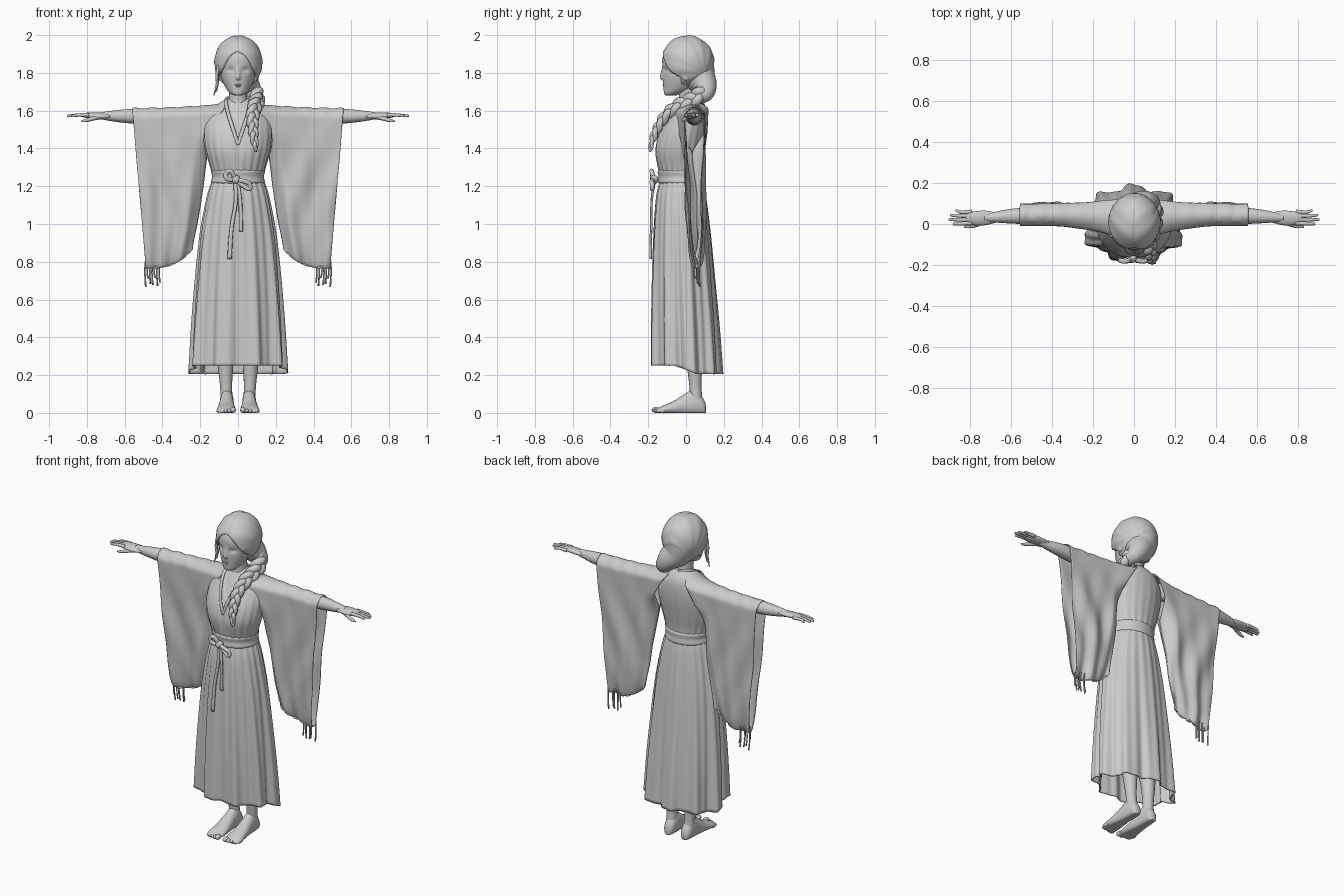
import bpy, bmesh, math
from math import sin, cos, pi, sqrt
from mathutils import Vector

if "Cube" in bpy.data.objects:
    bpy.data.objects.remove(bpy.data.objects["Cube"])

clay = bpy.data.materials.new("plain_grey")
clay.use_nodes = True
clay.diffuse_color = (0.6, 0.6, 0.6, 1)
clay.node_tree.nodes["Principled BSDF"].inputs["Base Color"].default_value = (0.6, 0.6, 0.6, 1)


def clamp(v):
    return max(0.0, min(1.0, v))


def sample(rows, t):
    """Smooth interpolation through a list of equal-length tuples."""
    f = clamp(t) * (len(rows) - 1)
    i = min(int(f), len(rows) - 2)
    f -= i
    p = [rows[max(0, min(len(rows) - 1, i + k))] for k in (-1, 0, 1, 2)]
    return [b + 0.5 * f * (c - a + f * (2 * a - 5 * b + 4 * c - d + f * (3 * (b - c) + d - a)))
            for a, b, c, d in zip(*p)]


def finish(name, bm, mirror=False, thick=0):
    bmesh.ops.recalc_face_normals(bm, faces=bm.faces)
    mesh = bpy.data.meshes.new(name)
    bm.to_mesh(mesh)
    bm.free()
    mesh.materials.append(clay)
    mesh.shade_smooth()
    obj = bpy.data.objects.new(name, mesh)
    bpy.context.collection.objects.link(obj)
    if mirror:
        obj.modifiers.new("mirror", "MIRROR").use_mirror_merge = False
    if thick:
        obj.modifiers.new("cloth", "SOLIDIFY").thickness = thick
    return obj


def skin(name, rings, caps=(True, True), mirror=False, thick=0):
    """Bridge closed rings of points into one surface."""
    bm = bmesh.new()
    loops = [[bm.verts.new(p) for p in ring] for ring in rings]
    n = len(loops[0])
    for a, b in zip(loops, loops[1:]):
        for i in range(n):
            bm.faces.new((a[i], a[(i + 1) % n], b[(i + 1) % n], b[i]))
    for use, loop in zip(caps, (loops[0], loops[-1])):
        if use:
            bm.faces.new(loop)
    return finish(name, bm, mirror, thick)


def loft(name, rows, steps, n, shape=None, **kw):
    """Upright form; each row is z, half width, front y, back y."""
    rings = []
    for s in range(steps + 1):
        t = s / steps
        z, rx, yf, yb = sample(rows, t)
        ring = []
        for k in range(n):
            a = 2 * pi * k / n
            p = Vector((rx * cos(a), (yf + yb) / 2 + (yb - yf) / 2 * sin(a), z))
            ring.append(shape(p, a, t) if shape else p)
        rings.append(ring)
    return skin(name, rings, **kw)


def tube(name, rows, steps=16, n=10, flat=1.0, ref=(0.1, 1, 0.15), **kw):
    """Rounded tube; each row is x, y, z, radius."""
    pts = [sample(rows, s / steps) for s in range(steps + 1)]
    rings = []
    for i, p in enumerate(pts):
        tan = Vector(pts[min(i + 1, steps)][:3]) - Vector(pts[max(i - 1, 0)][:3])
        side = tan.cross(Vector(ref)).normalized()
        up = side.cross(tan).normalized()
        rings.append([Vector(p[:3]) + p[3] * (side * cos(2 * pi * k / n) + up * flat * sin(2 * pi * k / n))
                      for k in range(n)])
    return skin(name, rings, **kw)


def blob(name, loc, size, shape=None, seg=24, **kw):
    bm = bmesh.new()
    bmesh.ops.create_uvsphere(bm, u_segments=seg, v_segments=seg // 2, radius=1)
    for v in bm.verts:
        p = Vector((loc[i] + v.co[i] * size[i] for i in range(3)))
        v.co = shape(p) if shape else p
    return finish(name, bm, **kw)


# Skirt with nine broad folds deepening to the hem, raised in front
def skirt_shape(p, a, t):
    deep = 0.1 * t ** 1.3
    w = 1 - deep * (0.5 - 0.5 * sin(9 * a + 0.3 * cos(2 * a))) * 1.5
    w += (0.014 + 0.008 * t) * cos(22 * a + 0.6) + 0.01 * t
    rise = 0.045 * clamp(0.5 - 8 * p.y) * t ** 4
    return Vector((p.x * w, p.y * w, p.z + rise))


loft("skirt", [(1.25, .128, -.13, .085), (1.15, .163, -.158, .105), (.95, .203, -.174, .13),
               (.7, .232, -.184, .154), (.45, .254, -.19, .177), (.205, .27, -.192, .195)],
     40, 180, skirt_shape, caps=(True, False), thick=0.006)


# Wrapped bodice with gathers at the waist and an open neckline
def bodice_shape(p, a, t):
    w = 1 + 0.022 * (1 - t) ** 2 * cos(22 * a)
    q = Vector((p.x * w, p.y * w, p.z))
    if p.y < 0:
        q.y += 0.012 * clamp(((p.z - 1.43) * 0.33 - abs(p.x)) / 0.012)
        q.y += 0.012 * clamp(1 - abs(p.x) / 0.05) * sin(pi * clamp((p.z - 1.28) / 0.3))
    return q


loft("bodice", [(1.24, .13, -.13, .085), (1.31, .148, -.153, .088), (1.39, .172, -.167, .1),
                (1.47, .182, -.15, .112), (1.54, .175, -.112, .116), (1.6, .145, -.075, .112),
                (1.64, .1, -.05, .095), (1.665, .055, -.03, .07)], 36, 120, bodice_shape)
tube("collar_band", [(.0, -.15, 1.42, .01), (.025, -.138, 1.5, .01), (.048, -.1, 1.57, .01),
                     (.062, -.045, 1.635, .01), (.056, .03, 1.665, .01), (0, .072, 1.66, .01)],
     28, flat=0.5, mirror=True)

# Sash, bow and hanging ties
loft("sash", [(1.215, .137, -.142, .094), (1.225, .142, -.148, .097), (1.25, .137, -.145, .094),
              (1.275, .142, -.15, .096), (1.285, .137, -.146, .092)], 16, 64)
blob("bow_knot", (-.012, -.168, 1.235), (.025, .022, .024))
for name, dx, dz in (("bow_loop_right", -.065, .03), ("bow_loop_left", .062, -.025)):
    tube(name, [(-.012, -.17, 1.235, .011), (dx * .6, -.182, 1.25 + dz, .012), (dx, -.178, 1.235 + dz, .012),
                (dx * .9, -.178, 1.21 + dz, .012), (-.012, -.17, 1.23, .01)], 20)
tube("sash_tie_long", [(-.015, -.168, 1.23, .012), (-.012, -.182, 1.12, .01), (-.035, -.185, .97, .011),
                       (-.045, -.187, .815, .012)], flat=0.6)
tube("sash_tie_short", [(-.005, -.168, 1.23, .011), (.012, -.182, 1.12, .01), (.015, -.184, .96, .011)], flat=0.6)

# Wide hanging sleeves, broad at the shoulder and open at the cuff
N, U = 44, 48
inner = [(.06,), (.14,), (.165,), (.185,), (.21,), (.24,)]
sleeve = []
for i in range(U + 1):
    u = i / U
    ring = []
    for k in range(2 * N):
        t = (1 - cos(pi * k / N)) / 2
        side = -1 if k < N else 1
        x0, x1 = sample(inner, t)[0], 0.56 - 0.072 * t
        top = 1.652 - 0.058 * sqrt(u) + 0.018 * u + 0.004 * sin(34 * u) * u
        bottom = 0.765 + 0.1 * (1 - u) ** 3
        h = 0.056 + 0.046 * (1 - u) ** 3 * (1 - t) ** 2
        h *= min(1, sqrt(t / 0.05)) * (1 - 0.38 * t) * sqrt(max(0, 1 - t ** 8))
        if t > 0.2:
            h *= 1 - clamp((t - 0.2) / 0.15) * (1 - sqrt(clamp(u / 0.2)))
        y = 0.044 - 0.022 * (1 - u) ** 4 * (1 - t) + 0.014 * t
        y += t * (0.012 * sin(10 * u + 2.5 * t) + 0.006 * side * sin(19 * u - 4 * t))
        y += 0.006 * sin(12 * (u + t)) * sin(pi * t)
        ring.append((x0 + (x1 - x0) * u, y + side * h, top + (bottom - top) * t))
    sleeve.append(ring)
skin("sleeves", sleeve, caps=(False, False), mirror=True, thick=0.005)
for i in range(7):
    x, y = .415 + .0125 * i, .06 + .014 * sin(2.3 * i)
    tube("sleeve_fringe", [(x, y, .8, .005), (x + .003, y - .004, .74, .004),
                           (x - .002, y, .69 + .025 * sin(4 * i), .005)], 6, 6, mirror=True)

# Arms, palms and fingers
tube("arms", [(.15, .045, 1.57, .05), (.35, .042, 1.57, .045), (.5, .04, 1.57, .042), (.6, .038, 1.571, .036),
              (.68, .033, 1.572, .026), (.73, .03, 1.573, .018)], 24, 16, mirror=True)
tube("palms", [(.68, .032, 1.572, .012), (.72, .03, 1.573, .016), (.76, .028, 1.574, .0165),
               (.8, .028, 1.575, .014), (.822, .028, 1.575, .009)], 12, 16, flat=2.2, mirror=True)
for i, tip in enumerate((.885, .905, .898, .872)):
    y = .002 + .0185 * i
    tube("fingers", [(.79, y + .002, 1.576, .011), (.84, y, 1.577, .009),
                     (tip - .008, y - .002 + .003 * i, 1.572, .007), (tip, y - .002 + .003 * i, 1.571, .003)],
         12, 8, mirror=True)
tube("thumbs", [(.73, .015, 1.568, .014), (.77, -.004, 1.558, .011), (.805, -.012, 1.548, .009),
                (.83, -.014, 1.544, .004)], 12, 8, mirror=True)

# Legs and bare feet
tube("legs", [(.062, .02, .6, .065), (.064, .035, .4, .056), (.066, .045, .25, .041),
              (.063, .05, .14, .032), (.06, .055, .06, .033)], 20, 16, mirror=True)
feet = []
for s in range(21):
    y, x, hw, top = sample([(.106, .058, .008, .035), (.095, .058, .028, .07), (.05, .059, .036, .125),
                            (0, .06, .038, .105), (-.06, .061, .045, .065), (-.115, .062, .051, .042),
                            (-.145, .063, .048, .028), (-.16, .063, .04, .018)], s / 20)
    feet.append([(x + hw * cos(2 * pi * k / 20), y, max(0, top * (0.42 + 0.58 * sin(2 * pi * k / 20))))
                 for k in range(20)])
skin("feet", feet, mirror=True)
for i, r in enumerate((.0155, .0115, .011, .01, .0095)):
    blob("toes", (.026 + .0195 * i, -.16 + .0022 * i * i, r), (r, .022, r), seg=12, mirror=True)


# Head with shallow eye sockets, nose, lips and ears
def face_shape(p, a, t):
    if p.y < 0:
        for x in (-.04, .04):
            p.y += 0.01 * math.exp(-((p.x - x) / .02) ** 2 - ((p.z - 1.815) / .014) ** 2)
        p.y -= 0.016 * math.exp(-(p.x / .012) ** 2) * clamp((1.84 - p.z) / .065) * clamp((p.z - 1.757) / .016)
    return p


loft("head", [(1.68, .018, -.108, -.06), (1.692, .042, -.116, -.02), (1.72, .064, -.119, .04),
              (1.765, .085, -.122, .08), (1.82, .097, -.124, .1), (1.88, .1, -.124, .1),
              (1.93, .09, -.1, .08), (1.96, .05, -.05, .05)], 64, 96, face_shape)
blob("upper_lip", (0, -.115, 1.737), (.019, .009, .005))
blob("lower_lip", (0, -.114, 1.729), (.015, .009, .005))
blob("ears", (.1, .0, 1.79), (.012, .022, .032), mirror=True)
tube("neck", [(0, .02, 1.58, .064), (0, .012, 1.65, .05), (0, .008, 1.7, .048), (0, .005, 1.78, .055)], 12, 24)


# Hair cap, parted in the middle and drawn back
def hair_shape(p):
    a = math.atan2(p.z - 1.8, p.y - .1)
    w = 1 + 0.01 * sin(14 * a + 30 * abs(p.x))
    w -= 0.025 * math.exp(-(p.x / .008) ** 2) * clamp((p.z - 1.85) / .05) * clamp((.1 - p.y) / .05)
    mask = clamp((1.915 - 13 * p.x ** 2 - p.z) / .025) * clamp((-.025 - p.y) / .03)
    w *= 1 - 0.4 * mask
    return Vector((p.x * w, .008 + (p.y - .008) * w, 1.855 + (p.z - 1.855) * w))


blob("hair", (.002, .008, 1.855), (.127, .142, .144), hair_shape, seg=96)
tube("gathered_hair", [(-.005, .03, 1.89, .1), (.002, .045, 1.83, .108), (.02, .07, 1.775, .09),
                       (.05, .097, 1.735, .068), (.08, .1, 1.695, .05), (.1, .07, 1.67, .035)],
     30, 32, ref=(1, 0, .2))
tube("side_lock", [(-.1, -.06, 1.84, .012), (-.112, -.058, 1.79, .008), (-.112, -.055, 1.74, .006),
                   (-.128, -.05, 1.68, .003)], 14, 8)
tube("side_wisp", [(-.11, -.04, 1.8, .008), (-.106, -.045, 1.75, .005), (-.113, -.05, 1.7, .002)], 12, 8)

# Three-strand braid falling over the left shoulder
path = [(.065, .115, 1.735, .045), (.098, .085, 1.69, .045), (.102, .02, 1.65, .042), (.09, -.05, 1.62, .038),
        (.078, -.11, 1.57, .033), (.08, -.15, 1.51, .028), (.086, -.176, 1.45, .022), (.098, -.19, 1.385, .01)]
for strand in range(3):
    rows = []
    for s in range(61):
        t = s / 60
        x, y, z, r = sample(path, t)
        ahead, back = sample(path, t + .02), sample(path, t - .02)
        tan = (Vector(ahead[:3]) - Vector(back[:3])).normalized()
        side = tan.cross(Vector((x, y - .03, .05))).normalized()
        out = side.cross(tan)
        ph = 2 * pi * (3 * t + strand / 3)
        p = Vector((x, y, z)) + side * (r * .52 * sin(ph)) + out * (r * .28 * sin(2 * ph))
        rows.append((*p, r * .58))
    tube("braid_strand", rows, 90, 10, ref=(.9, .3, .2))
